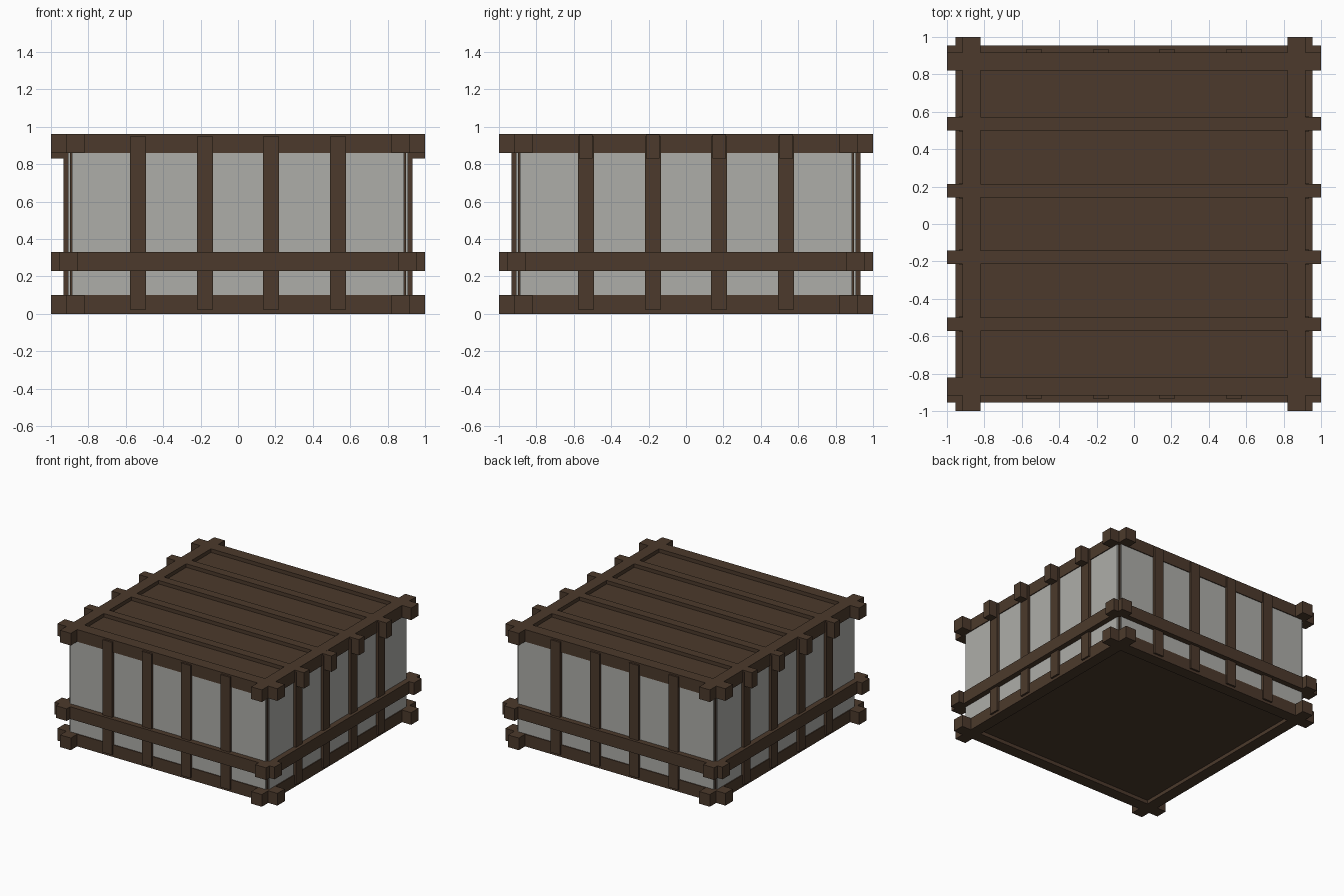
import bpy

if "Cube" in bpy.data.objects:
    bpy.data.objects.remove(bpy.data.objects["Cube"])


def material(name, rgb):
    m = bpy.data.materials.new(name)
    m.diffuse_color = (*rgb, 1)
    m.use_nodes = True
    m.node_tree.nodes["Principled BSDF"].inputs["Base Color"].default_value = m.diffuse_color
    return m


WOOD = material("dark brown wood", (0.072, 0.042, 0.025))
PALE = material("pale grey panel", (0.42, 0.42, 0.395))


def box(name, lo, hi, mat=WOOD):
    """Axis-aligned box from its two opposite corners."""
    x0, y0, z0 = [min(a, b) for a, b in zip(lo, hi)]
    x1, y1, z1 = [max(a, b) for a, b in zip(lo, hi)]
    verts = [(x, y, z) for z in (z0, z1) for x, y in ((x0, y0), (x1, y0), (x1, y1), (x0, y1))]
    faces = [(3, 2, 1, 0), (4, 5, 6, 7), (0, 1, 5, 4), (1, 2, 6, 5), (2, 3, 7, 6), (3, 0, 4, 7)]
    me = bpy.data.meshes.new(name)
    me.from_pydata(verts, [], faces)
    me.materials.append(mat)
    ob = bpy.data.objects.new(name, me)
    bpy.context.collection.objects.link(ob)
    return ob


def side_box(name, side, u0, u1, d0, d1, z0, z1, mat=WOOD):
    """Box on one wall: u runs along the wall, d is the distance from the centre."""
    axis, s = side
    if axis == "y":
        box(name, (u0, s * d0, z0), (u1, s * d1, z1), mat)
    else:
        box(name, (s * d0, u0, z0), (s * d1, u1, z1), mat)


SIDES = {"front": ("y", -1), "back": ("y", 1), "left": ("x", -1), "right": ("x", 1)}
SPOTS = (-0.535, -0.177, 0.177, 0.535)

# inner body: its underside and top are the recessed floor and lid
box("inner_body", (-0.898, -0.898, 0.03), (0.898, 0.898, 0.93))

for label, side in SIDES.items():
    # pale wall panel
    side_box(label + "_panel", side, -0.888, 0.888, 0.88, 0.91, 0.05, 0.91, PALE)
    # crossing log beams: bottom, middle, top
    side_box(label + "_bottom_beam", side, -1, 1, 0.82, 0.917, 0, 0.10)
    side_box(label + "_middle_beam", side, -1, 1, 0.857, 0.955, 0.23, 0.33)
    side_box(label + "_top_beam", side, -1, 1, 0.82, 0.917, 0.86, 0.96)
    # upright posts
    for i, u in enumerate(SPOTS):
        side_box(f"{label}_post_{i + 1}", side, u - 0.043, u + 0.043, 0.88, 0.932, 0.022, 0.947)

# roof slats running across the lid
for i, y in enumerate(SPOTS):
    box(f"roof_slat_{i + 1}", (-1, y - 0.036, 0.83), (1, y + 0.036, 0.9595))
